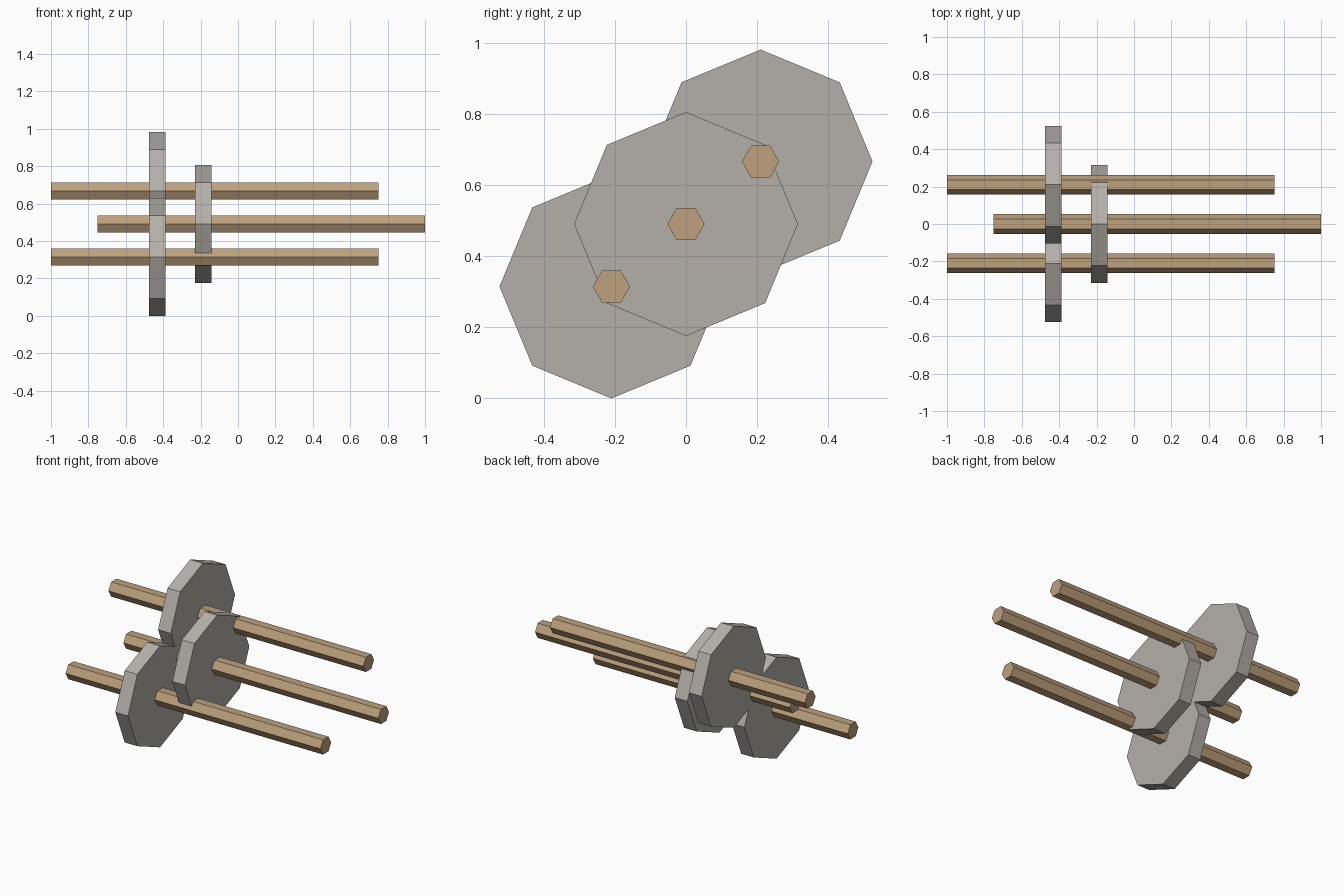
import bpy
import bmesh
from math import cos, sin, tau

cube = bpy.data.objects.get("Cube")
if cube:
    bpy.data.objects.remove(cube, do_unlink=True)


def make_material(name, rgb):
    mat = bpy.data.materials.new(name)
    mat.use_nodes = True
    color = (*rgb, 1.0)
    mat.diffuse_color = color
    mat.node_tree.nodes["Principled BSDF"].inputs["Base Color"].default_value = color
    return mat


def prism_along_x(name, sides, radius, x_start, x_end, y, z, mat):
    """Flat-sided prism whose axis runs along x, with a corner pointing to +y."""
    bm = bmesh.new()
    ring = [bm.verts.new((x_start,
                          y + radius * cos(tau * i / sides),
                          z + radius * sin(tau * i / sides)))
            for i in range(sides)]
    cap = bm.faces.new(ring)
    extruded = bmesh.ops.extrude_face_region(bm, geom=[cap], use_keep_orig=True)["geom"]
    far_verts = [v for v in extruded if isinstance(v, bmesh.types.BMVert)]
    bmesh.ops.translate(bm, verts=far_verts, vec=(x_end - x_start, 0, 0))
    bmesh.ops.recalc_face_normals(bm, faces=bm.faces)
    mesh = bpy.data.meshes.new(name)
    bm.to_mesh(mesh)
    bm.free()
    mesh.materials.append(mat)
    obj = bpy.data.objects.new(name, mesh)
    bpy.context.collection.objects.link(obj)
    return obj


wood = make_material("wood", (0.51, 0.355, 0.205))
stone = make_material("stone", (0.455, 0.43, 0.4))

ROD_RADIUS = 0.0525
DISC_RADIUS = 0.315
MID_Z = 0.491

# Each axle: name, y, z, rod span, disc span
axles = [
    ("front", -0.21, MID_Z - 0.176, (-1.0, 0.75), (-0.475, -0.388)),
    ("middle", 0.0, MID_Z, (-0.75, 1.0), (-0.23, -0.143)),
    ("back", 0.21, MID_Z + 0.176, (-1.0, 0.75), (-0.475, -0.388)),
]

# Hexagonal wooden rods, each carrying an octagonal stone disc
for name, y, z, rod, disc in axles:
    prism_along_x(name + "_rod", 6, ROD_RADIUS, *rod, y, z, wood)
    prism_along_x(name + "_disc", 8, DISC_RADIUS, *disc, y, z, stone)
